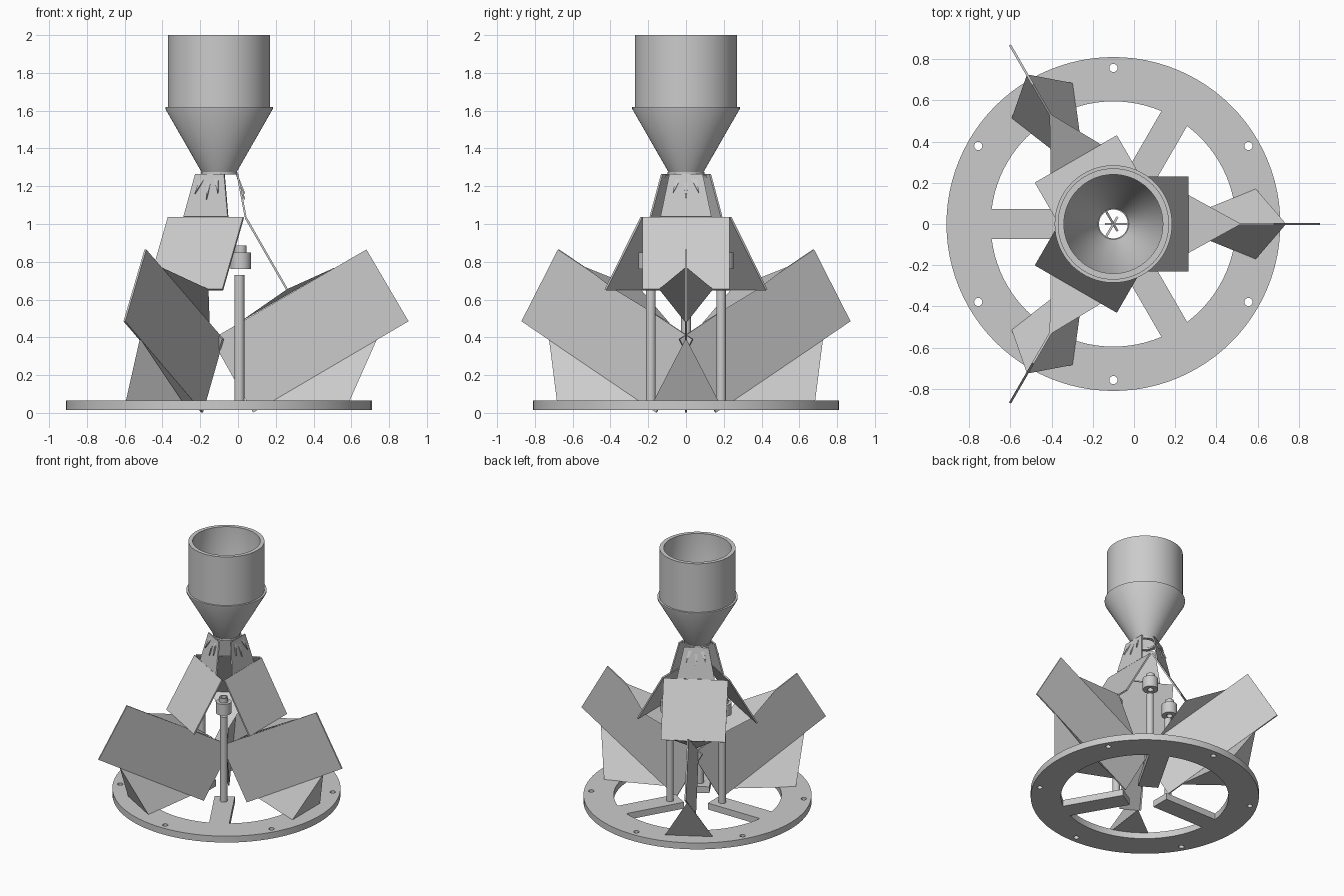
import bpy, bmesh
from math import cos, sin, pi, radians
from mathutils import Matrix, Vector

cube = bpy.data.objects.get("Cube")
if cube:
    bpy.data.objects.remove(cube)

grey = bpy.data.materials.new("plain_grey")
grey.use_nodes = True
color = (0.6, 0.6, 0.6, 1)
grey.diffuse_color = color
grey.node_tree.nodes["Principled BSDF"].inputs["Base Color"].default_value = color

AXIS = -0.1   # x of the vertical centre line


def place(name, bm, angle=0, smooth=False):
    """Turn a part about the centre line and add it to the scene."""
    bmesh.ops.recalc_face_normals(bm, faces=bm.faces)
    bm.transform(Matrix.Translation((AXIS, 0, 0)) @ Matrix.Rotation(radians(angle), 4, "Z"))
    mesh = bpy.data.meshes.new(name)
    bm.to_mesh(mesh)
    bm.free()
    mesh.materials.append(grey)
    ob = bpy.data.objects.new(name, mesh)
    bpy.context.collection.objects.link(ob)
    if smooth:
        bpy.ops.object.select_all(action="DESELECT")
        ob.select_set(True)
        bpy.context.view_layer.objects.active = ob
        bpy.ops.object.shade_smooth_by_angle(angle=radians(35))
    return ob


def slab(name, points, thick, angle):
    """Flat sheet with the given outline, thickened both ways."""
    bm = bmesh.new()
    face = bm.faces.new([bm.verts.new(p) for p in points])
    face.normal_update()
    n = face.normal.copy()
    bmesh.ops.translate(bm, verts=bm.verts, vec=-n * thick / 2)
    out = bmesh.ops.extrude_face_region(bm, geom=[face], use_keep_orig=True)
    moved = [v for v in out["geom"] if isinstance(v, bmesh.types.BMVert)]
    bmesh.ops.translate(bm, verts=moved, vec=n * thick)
    return place(name, bm, angle)


def wedge(name, tip, wing, heel, angle):
    """Four-cornered solid: outer tip, two mirrored wings, inner heel."""
    bm = bmesh.new()
    left = Vector(wing)
    right = Vector((left.x, -left.y, left.z))
    for p in (tip, left, right, heel):
        bm.verts.new(p)
    bmesh.ops.convex_hull(bm, input=bm.verts)
    return place(name, bm, angle)


def lathe(name, profile, at=(0, 0), angle=0, steps=48):
    """Closed profile of (radius, height) spun about a vertical axis."""
    bm = bmesh.new()
    rings = [[bm.verts.new((at[0] + r * cos(2 * pi * i / steps),
                            at[1] + r * sin(2 * pi * i / steps), z))
              for i in range(steps)] for r, z in profile]
    for a, b in zip(rings, rings[1:] + rings[:1]):
        for i in range(steps):
            j = (i + 1) % steps
            bm.faces.new((a[i], a[j], b[j], b[i]))
    return place(name, bm, angle, True)


def rod(name, r, z0, z1, at, angle):
    bm = bmesh.new()
    bmesh.ops.create_cone(bm, cap_ends=True, segments=24, radius1=r, radius2=r, depth=z1 - z0,
                          matrix=Matrix.Translation((at, 0, (z0 + z1) / 2)))
    return place(name, bm, angle, True)


# Base ring with six bolt holes
curve = bpy.data.curves.new("ring_outline", "CURVE")
curve.dimensions, curve.fill_mode, curve.extrude = "2D", "BOTH", 0.025


def circle(x, y, r, n):
    sp = curve.splines.new("POLY")
    sp.points.add(n - 1)
    for i, p in enumerate(sp.points):
        t = 2 * pi * i / n
        p.co = (x + r * cos(t), y + r * sin(t), 0, 1)
    sp.use_cyclic_u = True


circle(0, 0, 0.81, 96)
circle(0, 0, 0.595, 96)
for k in range(6):
    a = radians(30 + 60 * k)
    circle(0.757 * cos(a), 0.757 * sin(a), 0.02, 16)
helper = bpy.data.objects.new("ring_outline", curve)
bpy.context.collection.objects.link(helper)
bpy.context.view_layer.update()
flat = bpy.data.meshes.new_from_object(helper.evaluated_get(bpy.context.evaluated_depsgraph_get()))
bm = bmesh.new()
bm.from_mesh(flat)
bmesh.ops.remove_doubles(bm, verts=bm.verts, dist=0.0001)
bmesh.ops.translate(bm, verts=bm.verts, vec=(0, 0, 0.04))
bpy.data.objects.remove(helper)
place("base_ring", bm, 0, True)

# Hopper: open cylinder on a cone with a small lip
lathe("hopper", [(0.09, 1.27), (0.285, 1.61), (0.285, 1.62), (0.27, 1.62), (0.27, 2.0),
                 (0.24, 2.0), (0.24, 1.62), (0.075, 1.275)], steps=64)
lathe("hopper_neck", [(0.097, 1.262), (0.097, 1.275), (0.07, 1.275), (0.07, 1.262)])

for arm, angle in enumerate((0, 120, 240)):
    # Large upright fin
    slab("fin", [(0.78, 0, 0.865), (1.003, 0, 0.485), (0.18, 0, 0.002), (-0.04, 0, 0.39)], 0.011, angle)
    # Square deflector panel and the tapered chute above it
    slab("deflector_panel", [(0.14, -0.23, 1.035), (0.14, 0.23, 1.035),
                             (0.36, 0.23, 0.652), (0.36, -0.23, 0.652)], 0.011, angle)
    slab("chute", [(0.097, -0.088, 1.265), (0.097, 0.088, 1.265),
                   (0.14, 0.135, 1.038), (0.14, -0.135, 1.038)], 0.01, angle)
    # Pointed tabs under the neck
    for y, spread, low in ((0, 0, 1.13), (0.035, 0.035, 1.16), (-0.035, -0.035, 1.16)):
        slab("neck_tab", [(0.093, y - 0.018, 1.262), (0.093, y + 0.018, 1.262),
                          (0.135, y + spread, low)], 0.008, angle)
    # Wedge on the upper edge of the fin, and the foot below it
    wedge("upper_wedge", (0.62, 0, 0.773), (0.36, 0.143, 0.655), (0.1, 0, 0.475), angle)
    wedge("foot", (0.838, 0, 0.395), (0.69, 0.172, 0.062), (0.27, 0, 0.062), angle)

    # Spoke, post and socket between the fins
    between = angle + 60
    slab("spoke", [(0.14, -0.072, 0.04), (0.61, -0.072, 0.04),
                   (0.61, 0.072, 0.04), (0.14, 0.072, 0.04)], 0.05, between)
    rod("post", 0.026, 0.06, 0.73, 0.215, between)
    lathe("socket", [(0.055, 0.762), (0.055, 0.85), (0.032, 0.85), (0.032, 0.885),
                     (0.022, 0.885), (0.022, 0.762)], (0.228, 0), between, 24)
